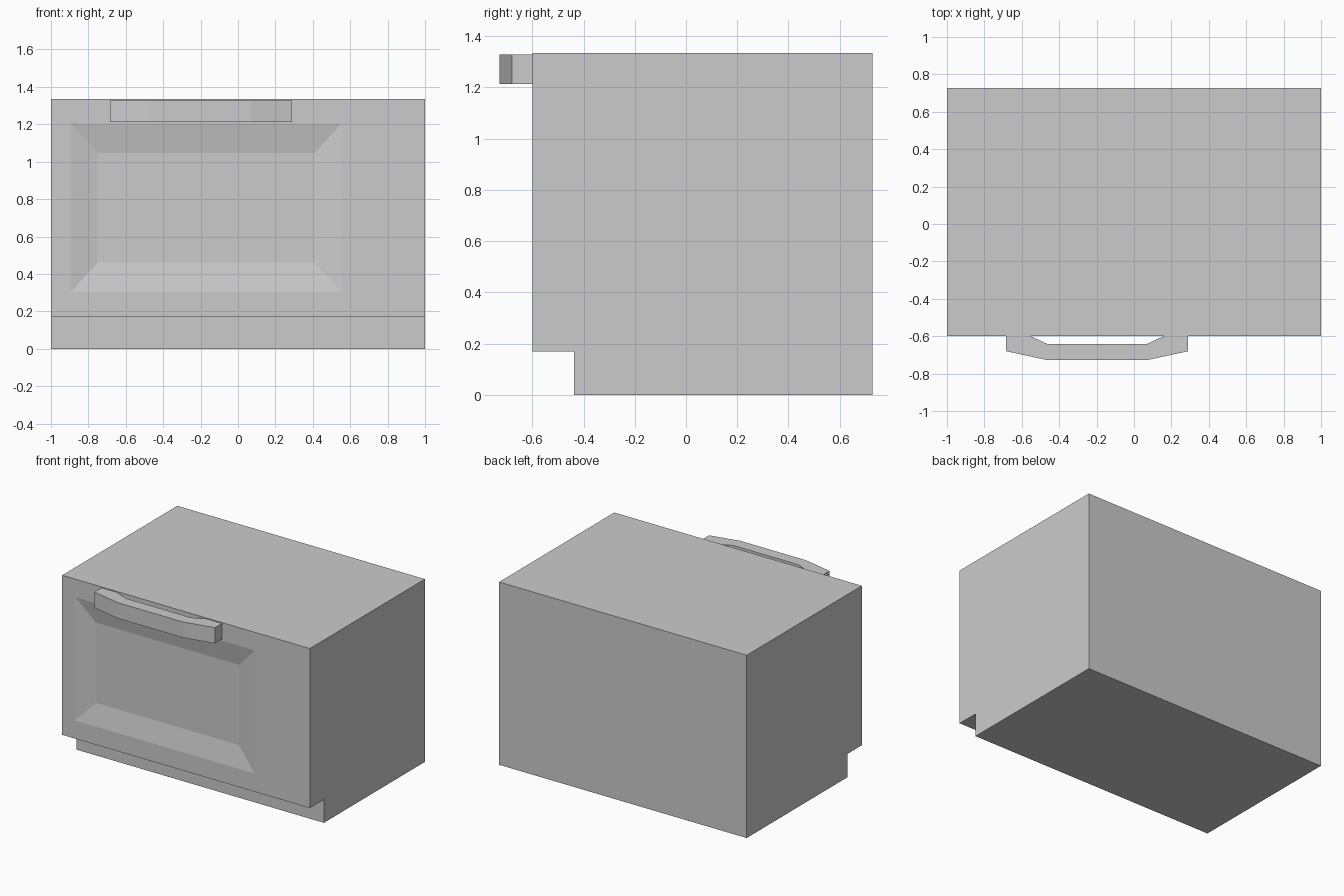
import bpy, bmesh
from mathutils import Vector

if "Cube" in bpy.data.objects:
    bpy.data.objects.remove(bpy.data.objects["Cube"])

FRONT, INNER, BACK, TOP = -0.60, -0.437, 0.728, 1.335
DOOR_RIGHT, DOOR_BOTTOM = 0.65, 0.17


def finish(name, bm):
    bmesh.ops.recalc_face_normals(bm, faces=bm.faces)
    mesh = bpy.data.meshes.new(name)
    bm.to_mesh(mesh)
    bm.free()
    obj = bpy.data.objects.new(name, mesh)
    bpy.context.collection.objects.link(obj)
    return obj


def prism(name, points, direction):
    """Extrude a closed outline along a direction."""
    bm = bmesh.new()
    face = bm.faces.new([bm.verts.new(p) for p in points])
    ext = bmesh.ops.extrude_face_region(bm, geom=[face], use_keep_orig=True)
    moved = [v for v in ext["geom"] if isinstance(v, bmesh.types.BMVert)]
    bmesh.ops.translate(bm, verts=moved, vec=Vector(direction))
    return finish(name, bm)


def rect(x0, x1, z0, z1, y):
    return [(x0, y, z0), (x1, y, z0), (x1, y, z1), (x0, y, z1)]


# Main cabinet and the fixed panel beside the door
prism("cabinet", rect(-1, 1, 0, TOP, INNER), (0, BACK - INNER, 0))
prism("control_panel", rect(DOOR_RIGHT, 1, DOOR_BOTTOM, TOP, FRONT), (0, INNER - FRONT, 0))

# Door: nested rectangular rings from the back to the recessed centre
rings = [
    rect(-1, DOOR_RIGHT, DOOR_BOTTOM, TOP, INNER),
    rect(-1, DOOR_RIGHT, DOOR_BOTTOM, TOP, FRONT),
    rect(-0.895, 0.553, 0.303, 1.203, FRONT),
    rect(-0.75, 0.408, 0.46, 1.046, FRONT + 0.03),
]
bm = bmesh.new()
loops = [[bm.verts.new(p) for p in ring] for ring in rings]
for a, b in zip(loops, loops[1:]):
    for i in range(4):
        j = (i + 1) % 4
        bm.faces.new((a[i], a[j], b[j], b[i]))
bm.faces.new(loops[0])
bm.faces.new(loops[-1])
finish("door", bm)

# Handle: mirrored bowed outline, extruded upward
CENTRE = -0.197
half = [(0.487, FRONT), (0.487, -0.68), (0.265, -0.728)]
inner = [(0.265, -0.642), (0.355, FRONT)]


def mirrored(points):
    return [(-x, y) for x, y in reversed(points)]


outline = half + mirrored(half) + mirrored(inner) + inner
outline = half + mirrored(half) + [(-x, y) for x, y in reversed(inner)] + inner
prism("door_handle", [(CENTRE + x, y, 1.213) for x, y in outline], (0, 0, 0.115))
